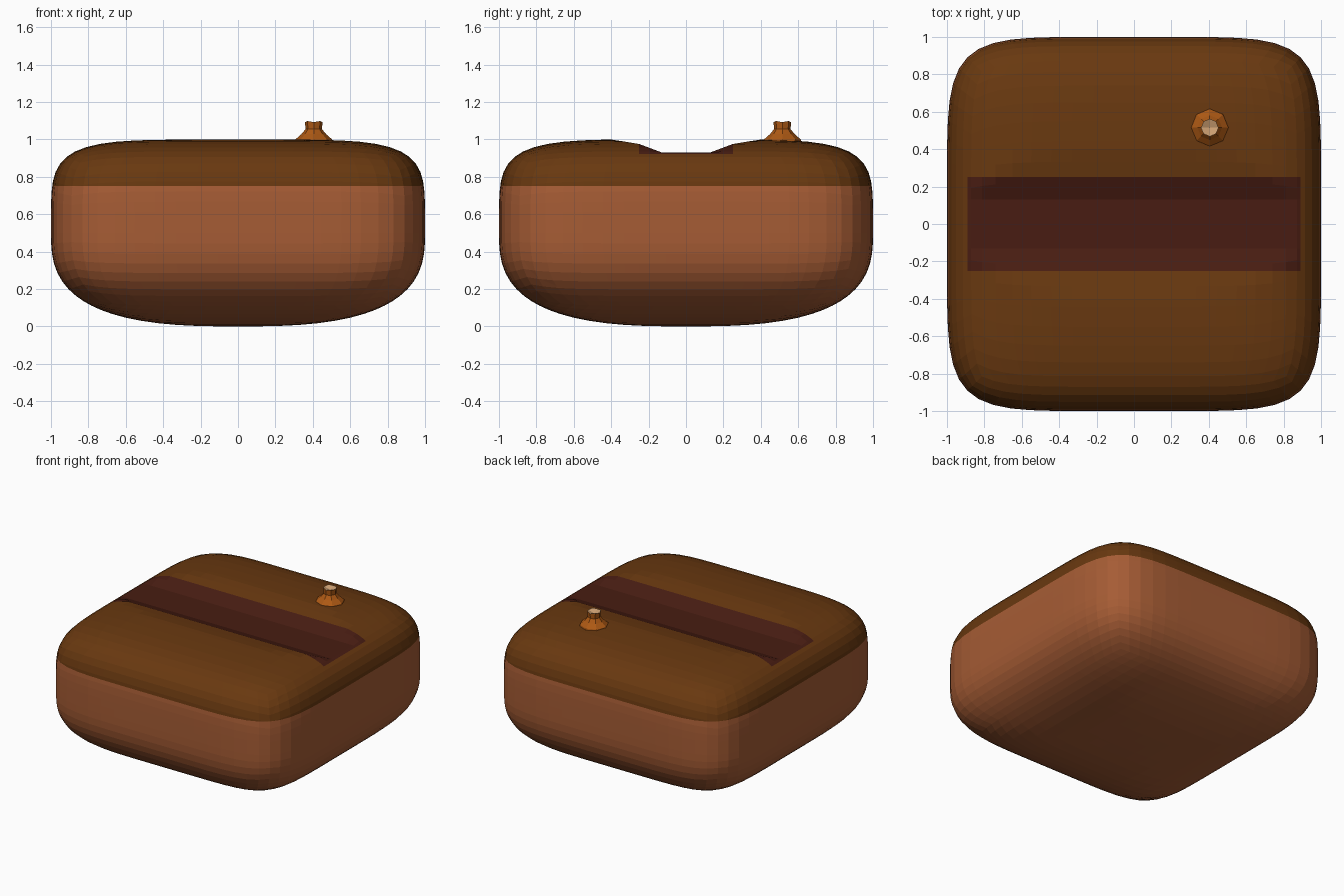
import bpy, bmesh, math
from mathutils import Vector

if "Cube" in bpy.data.objects:
    bpy.data.objects.remove(bpy.data.objects["Cube"])


def material(name, rgb):
    m = bpy.data.materials.new(name)
    m.diffuse_color = (*rgb, 1)
    m.use_nodes = True
    m.node_tree.nodes["Principled BSDF"].inputs["Base Color"].default_value = m.diffuse_color
    return m


def finish(bm, name, mats):
    bmesh.ops.recalc_face_normals(bm, faces=bm.faces)
    me = bpy.data.meshes.new(name)
    bm.to_mesh(me)
    bm.free()
    for m in mats:
        me.materials.append(m)
    ob = bpy.data.objects.new(name, me)
    bpy.context.collection.objects.link(ob)
    return ob


side = material("side_brown", (0.38, 0.107, 0.035))
top = material("top_brown", (0.14, 0.04, 0.005))
dark = material("groove_brown", (0.065, 0.012, 0.006))
orange = material("stem_orange", (0.42, 0.10, 0.007))
tan = material("stem_tip_tan", (0.61, 0.35, 0.17))

# Body: gridded cube pushed onto a rounded box, softer underneath
bm = bmesh.new()
bmesh.ops.create_cube(bm, size=2)
bmesh.ops.subdivide_edges(bm, edges=bm.edges[:], cuts=17, use_grid_fill=True)
for v in bm.verts:
    x, y, w = v.co
    h = (abs(x) ** 6 + abs(y) ** 6) ** (1 / 6)
    n = 5 if w > 0 else 2.8
    r = (h ** n + abs(w) ** n) ** (1 / n)
    v.co = (x / r, y / r, 0.5 + 0.5 * w / r)

# Cuts along the colour borders and the groove edges
cuts = [((0, 0, 0.75), (0, 0, 1))]
for s in (-1, 1):
    cuts.append(((s * 0.89, 0, 0), (1, 0, 0)))
    for d in (0.13, 0.25, 0.40):
        cuts.append(((0, s * d, 0), (0, 1, 0)))
for co, no in cuts:
    bmesh.ops.bisect_plane(bm, geom=bm.verts[:] + bm.edges[:] + bm.faces[:],
                           dist=1e-4, plane_co=co, plane_no=no)


# Groove across the top
def groove_height(d):
    pts = [(0, 0.93), (0.13, 0.93), (0.25, 0.975), (0.40, 1.0)]
    for (a, za), (b, zb) in zip(pts, pts[1:]):
        if d <= b:
            return za + (zb - za) * (d - a) / (b - a)
    return 2


for v in bm.verts:
    if v.co.z > 0.76:
        v.co.z = min(v.co.z, groove_height(abs(v.co.y)))
for f in bm.faces:
    c = f.calc_center_median()
    if c.z > 0.75:
        f.material_index = 2 if abs(c.x) < 0.89 and abs(c.y) < 0.25 else 1
finish(bm, "rounded_body", [side, top, dark])

# Stem: eight-sided flared stub with a sunken pale tip
bm = bmesh.new()
profile = [(0.102, 0.985), (0.098, 1.0), (0.066, 1.028), (0.044, 1.055),
           (0.047, 1.092)]
rings = []
for i, (r, z) in enumerate(profile):
    ring = []
    for k in range(8):
        a = k * math.pi / 4
        dz = 0.006 * (k % 2) if i == 4 else 0
        ring.append(bm.verts.new((0.405 + r * math.cos(a),
                                  0.515 + r * math.sin(a), z + dz)))
    rings.append(ring)
for lo, hi in zip(rings, rings[1:]):
    for k in range(8):
        j = (k + 1) % 8
        bm.faces.new((lo[k], lo[j], hi[j], hi[k]))
bm.faces.new(rings[0][::-1])
tip = bm.verts.new((0.405, 0.515, 1.078))
for k in range(8):
    f = bm.faces.new((rings[-1][k], rings[-1][(k + 1) % 8], tip))
    f.material_index = 1
finish(bm, "stem", [orange, tan])
